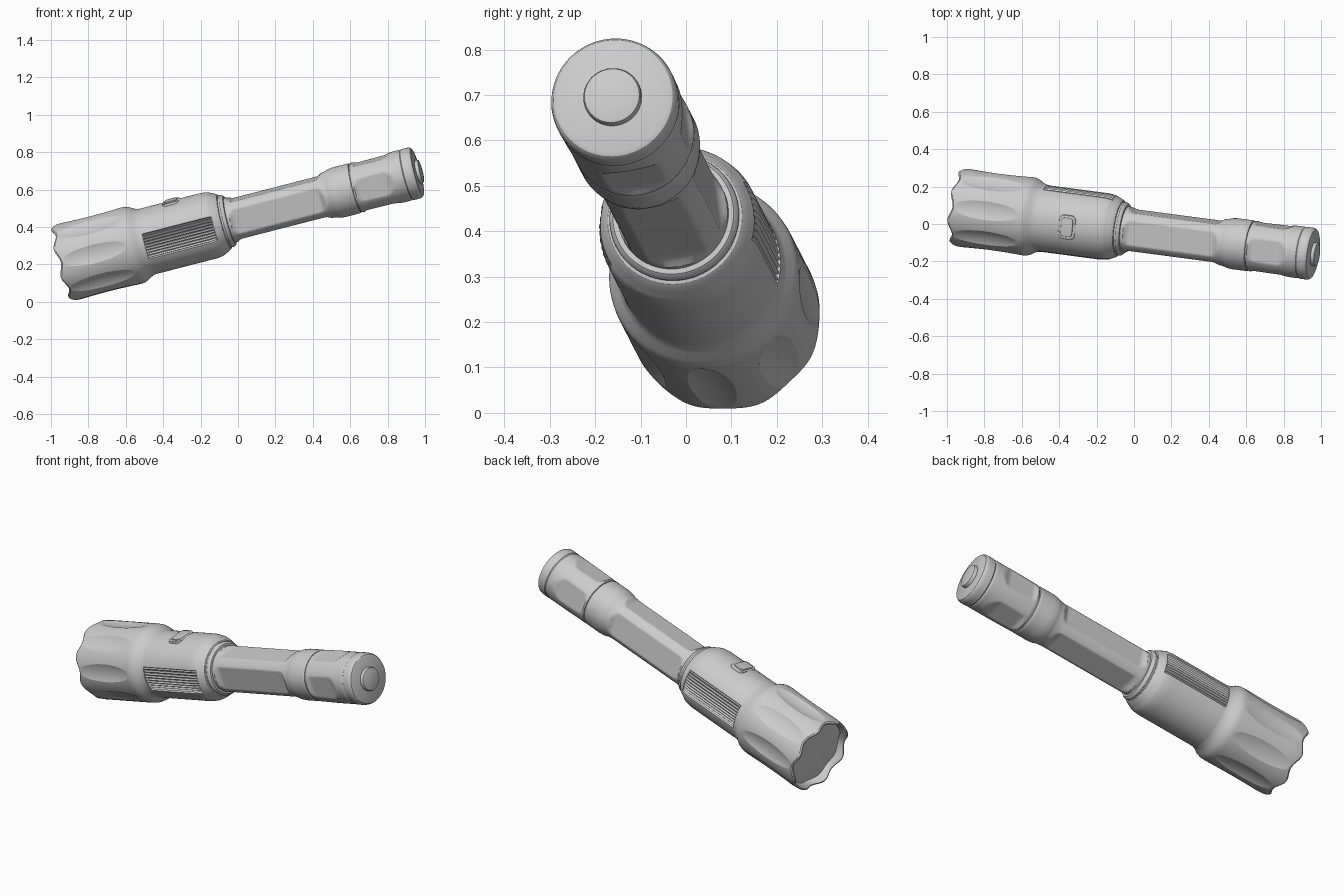
import bpy, bmesh, math
from mathutils import Matrix, Vector

if "Cube" in bpy.data.objects:
    bpy.data.objects.remove(bpy.data.objects["Cube"])

# Flashlight frame: local X runs head -> tail, local -Y faces front, local Z is up
U = Vector((0.9605, -0.127, 0.247)).normalized()
SIDE = Vector((0, 0, 1)).cross(U).normalized()
UP = U.cross(SIDE)
FRAME = Matrix.Translation((0, -0.034, 0.447)) @ Matrix((U, SIDE, UP)).transposed().to_4x4()
ROLL = math.radians(-10)


def smooth(a, b, x):
    x = min(1, max(0, (x - a) / (b - a)))
    return x * x * (3 - 2 * x)


def wrap(a, period):
    """Signed angle to the nearest multiple of period."""
    return (a + period / 2) % period - period / 2


def finish(obj, angle=30):
    bpy.ops.object.select_all(action='DESELECT')
    obj.select_set(True)
    bpy.context.view_layer.objects.active = obj
    bpy.ops.object.shade_smooth_by_angle(angle=math.radians(angle))


def new_object(name, bm):
    bmesh.ops.remove_doubles(bm, verts=bm.verts, dist=1e-5)
    bmesh.ops.recalc_face_normals(bm, faces=bm.faces)
    mesh = bpy.data.meshes.new(name)
    bm.to_mesh(mesh)
    bm.free()
    obj = bpy.data.objects.new(name, mesh)
    obj.matrix_world = FRAME
    bpy.context.collection.objects.link(obj)
    return obj


def lathe(name, profile, shape=None, seg=96, step=0.02):
    """Revolve (t, r) points about the axis; shape(t, r, angle) may alter them."""
    pts = [profile[0]]
    for (t0, r0), (t1, r1) in zip(profile, profile[1:]):
        n = max(1, math.ceil(abs(t1 - t0) / step - 1e-6))
        pts += [(t0 + (t1 - t0) * i / n, r0 + (r1 - r0) * i / n) for i in range(1, n + 1)]
    bm = bmesh.new()
    rings = []
    for t, r in pts:
        ring = []
        for j in range(seg):
            a = 2 * math.pi * j / seg
            tt, rr = shape(t, r, a) if shape and r > 0 else (t, r)
            ring.append(bm.verts.new((tt, -rr * math.cos(a), rr * math.sin(a))))
        rings.append(ring)
    for A, B in zip(rings, rings[1:]):
        for j in range(seg):
            k = (j + 1) % seg
            bm.faces.new((A[j], A[k], B[k], B[j]))
    return new_object(name, bm)


def flats(t0, t1, t2, t3, depth_r, full_r):
    """Four flat panels fading in over t0..t1 and out over t2..t3."""
    def shape(t, r, a):
        d = full_r - (full_r - depth_r) * smooth(t0, t1, t) * (1 - smooth(t2, t3, t))
        limit = d / math.cos(wrap(a - ROLL, math.pi / 2))
        return t, min(r, limit)
    return shape


# Head with scalloped rim and recessed lens
def rim_wave(t, r, a):
    if r > 0.18 and t < -0.9:
        t += 0.011 * (1 + math.cos(8 * a)) * (1 - smooth(-0.98, -0.9, t))
    return t, r


head = lathe("head", [(-0.935, 0), (-0.935, 0.186), (-0.965, 0.19), (-0.98, 0.196), (-0.98, 0.203),
                      (-0.972, 0.209), (-0.93, 0.211), (-0.6, 0.211), (-0.575, 0.21), (-0.555, 0.203),
                      (-0.535, 0.19), (-0.515, 0.182), (-0.5, 0.18), (-0.5, 0)], rim_wave, 128)
# Eight lens-shaped scoops around the head
for k in range(8):
    a = k * math.pi / 4
    bm = bmesh.new()
    bmesh.ops.create_uvsphere(bm, u_segments=96, v_segments=64, radius=1)
    bm.transform(Matrix.Rotation(a, 4, 'X') @ Matrix.Translation((-0.772, -0.30, 0))
                 @ Matrix.Diagonal((0.365, 0.103, 0.128, 1)))
    cutter = new_object("scoop_cutter", bm)
    cutter.hide_render = True
    bpy.context.view_layer.objects.active = head
    mod = head.modifiers.new("scoop", 'BOOLEAN')
    mod.operation, mod.solver, mod.object = 'DIFFERENCE', 'EXACT', cutter
    bpy.ops.object.modifier_apply(modifier=mod.name)
    bpy.data.objects.remove(cutter)
finish(head, 20)


# Body with a ribbed grip on the front and back
def grip(t, r, a):
    d = wrap(a - ROLL, math.pi)
    half, pitch = math.radians(22.5), math.radians(5)
    if abs(d) < half and -0.502 < t < -0.118:
        ridge = abs(wrap(d, pitch)) / (pitch / 2)
        r -= 0.001 + 0.010 * ridge
    return t, r


body = lathe("body", [(-0.56, 0), (-0.56, 0.18), (-0.503, 0.18), (-0.5, 0.18), (-0.16, 0.18), (-0.13, 0.176),
                      (-0.121, 0.173), (-0.117, 0.171), (-0.1, 0.163), (-0.082, 0.154), (-0.076, 0.149),
                      (-0.074, 0.142), (-0.068, 0.142), (-0.064, 0.144), (-0.055, 0.142), (-0.046, 0.134),
                      (-0.044, 0.12), (-0.044, 0)], grip, 360)
finish(body)

# Switch button on the upper side, with its surrounding frame
def rounded_pad(name, sx, sy, z0, z1, corner):
    bm = bmesh.new()
    bmesh.ops.create_cube(bm, size=1)
    bm.transform(Matrix.Translation((0, 0, (z0 + z1) / 2)) @ Matrix.Diagonal((sx, sy, z1 - z0, 1)))
    upright = [e for e in bm.edges if abs(e.verts[0].co.z - e.verts[1].co.z) > 1e-4]
    bmesh.ops.bevel(bm, geom=upright, offset=corner, segments=6, affect='EDGES', profile=0.5)
    rim = [e for e in bm.edges if all(v.co.z > z1 - 1e-4 for v in e.verts)]
    bmesh.ops.bevel(bm, geom=rim, offset=0.004, segments=3, affect='EDGES', profile=0.5)
    bm.transform(Matrix.Translation((-0.325, 0, 0)) @ Matrix.Rotation(-ROLL, 4, 'X'))
    finish(new_object(name, bm))


rounded_pad("switch_frame", 0.092, 0.13, 0.15, 0.181, 0.028)
rounded_pad("switch_button", 0.066, 0.102, 0.15, 0.187, 0.02)

# Handle tube with four long flats, flaring into the collar
tube = lathe("handle_tube", [(-0.08, 0), (-0.08, 0.123), (0.48, 0.123), (0.51, 0.126), (0.535, 0.134),
                             (0.56, 0.137), (0.645, 0.137), (0.652, 0.134), (0.654, 0.125), (0.654, 0)],
             flats(-0.06, 0.0, 0.46, 0.52, 0.103, 0.14), 144, 0.01)
finish(tube)

# Tail section with four short flats
tail = lathe("tail_section", [(0.64, 0), (0.64, 0.128), (0.656, 0.128), (0.657, 0.134), (0.665, 0.137),
                              (0.8, 0.139), (0.93, 0.139), (0.936, 0.136), (0.936, 0)],
             flats(0.655, 0.69, 0.83, 0.90, 0.123, 0.142), 144, 0.01)
finish(tail)

# End cap and its push button
cap = lathe("end_cap", [(0.92, 0), (0.92, 0.136), (0.937, 0.136), (0.942, 0.14), (0.975, 0.14), (0.987, 0.138),
                        (0.996, 0.132), (1.0, 0.123), (1.0, 0)])
finish(cap)
push = lathe("end_button", [(0.98, 0), (0.98, 0.064), (1.012, 0.064), (1.018, 0.061), (1.02, 0.056), (1.02, 0)])
finish(push)
